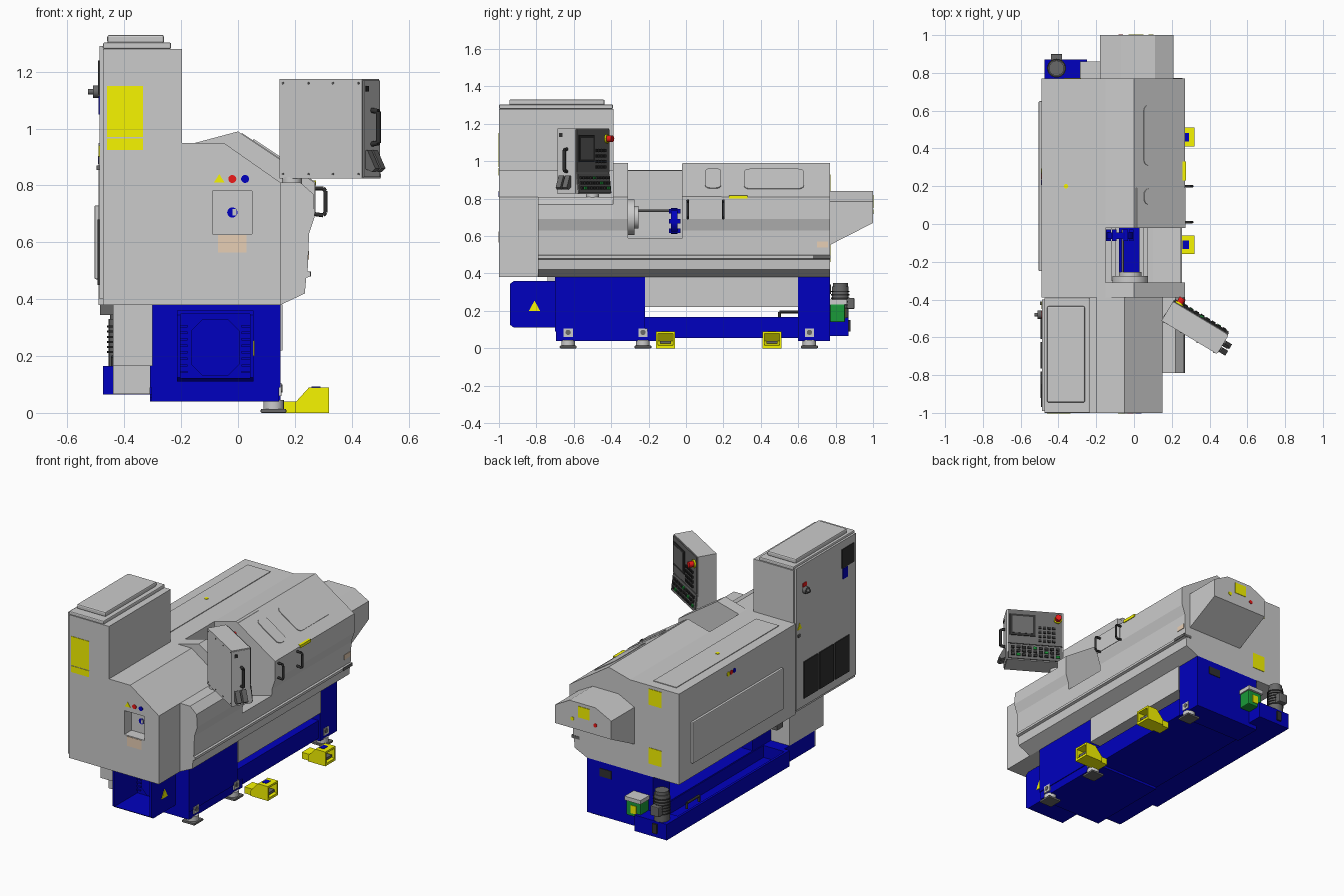
import bpy, bmesh, math
from mathutils import Vector, Matrix

if "Cube" in bpy.data.objects:
    bpy.data.objects.remove(bpy.data.objects["Cube"])


def mat(name, r, g, b):
    m = bpy.data.materials.new(name)
    m.diffuse_color = (r, g, b, 1)
    m.use_nodes = True
    m.node_tree.nodes["Principled BSDF"].inputs["Base Color"].default_value = m.diffuse_color
    return m


BLUE, YELLOW = mat("blue", 0, 0, .52), mat("yellow", .93, .92, 0)
DARK, BLACK = mat("dark", .14, .14, .14), mat("black", .03, .03, .03)
RED, GREEN = mat("red", .85, .01, .01), mat("green", .01, .32, .04)
TAN, STEEL = mat("tan", .8, .62, .46), mat("steel", .62, .62, .64)


def finish(name, bm, m=None, bevel=0, M=None):
    bmesh.ops.recalc_face_normals(bm, faces=bm.faces)
    me = bpy.data.meshes.new(name)
    bm.to_mesh(me)
    bm.free()
    o = bpy.data.objects.new(name, me)
    bpy.context.collection.objects.link(o)
    if m:
        me.materials.append(m)
    if bevel:
        b = o.modifiers.new("bevel", 'BEVEL')
        b.width, b.segments = bevel, 2
    if M:
        o.matrix_world = M
    return o


def box(name, x, y, z, m=None, bevel=0, M=None):
    bm = bmesh.new()
    bmesh.ops.create_cube(bm, size=1)
    for v in bm.verts:
        v.co = [(a + b) / 2 + c * (b - a) for (a, b), c in zip((x, y, z), v.co)]
    return finish(name, bm, m, bevel, M)


def prism(name, pts, lo, hi, axis='y', m=None, M=None):
    """Extrude a 2D profile: (x,z) along y, (y,z) along x, (x,y) along z."""
    put = {'y': lambda p, t: (p[0], t, p[1]), 'x': lambda p, t: (t, p[0], p[1]),
           'z': lambda p, t: (p[0], p[1], t)}[axis]
    bm = bmesh.new()
    a, b = ([bm.verts.new(put(p, t)) for p in pts] for t in (lo, hi))
    bm.faces.new(a)
    bm.faces.new(b)
    for i in range(len(a)):
        j = (i + 1) % len(a)
        bm.faces.new((a[i], a[j], b[j], b[i]))
    return finish(name, bm, m, 0, M)


def cyl(name, p, q, r, m=None, n=24, M=None):
    p, q = Vector(p), Vector(q)
    bm = bmesh.new()
    T = Matrix.Translation((p + q) / 2) @ (q - p).to_track_quat('Z', 'Y').to_matrix().to_4x4()
    bmesh.ops.create_cone(bm, cap_ends=True, segments=n, radius1=r, radius2=r, depth=(q - p).length, matrix=T)
    o = finish(name, bm, m, 0, M)
    for f in o.data.polygons:
        f.use_smooth = len(f.vertices) == 4
    return o


def tube(name, pts, r, m, M=None):
    for i, (p, q) in enumerate(zip(pts, pts[1:])):
        cyl(f"{name}_{i}", p, q, r, m, 10, M)


def cut(o, x, y, z):
    c = box("cutter", x, y, z)
    c.hide_render = True
    c.hide_set(True)
    d = o.modifiers.new("cut", 'BOOLEAN')
    d.object, d.solver = c, 'EXACT'


def round_rect(w, h, r, n=4):
    return [(sx * (w / 2 - r) + r * math.cos(math.radians(a0 + 90 * i / n)),
             sy * (h / 2 - r) + r * math.sin(math.radians(a0 + 90 * i / n)))
            for sx, sy, a0 in ((1, 1, 0), (-1, 1, 90), (-1, -1, 180), (1, -1, 270)) for i in range(n + 1)]


# main cover, split around the work opening
side = [(.15, .38), (.235, .42), (.24, .475), (.255, .48), (.255, .495), (.245, .5), (.25, .63), (.27, .69), (.27, .81)]
full = [(-.49, .38)] + side + [(0, .99), (-.15, .95), (-.49, .95)]
prism("cover_front_post", full, -.39, -.31)
prism("cover_main", full, -.02, .77)
prism("cover_opening", [(-.49, .38)] + side[:6] + [(.248, .59), (.1, .55), (-.15, .55), (-.15, .95), (-.49, .95)], -.31, -.02)
prism("front_apron", [(.1, .38)] + side[:-1] + [(.265, .77), (.22, .81), (.1, .81)], -.79, -.39)
prism("sliding_door", [(.26, .70), (.273, .70), (.273, .812), (.015, .984), (0, .98), (.26, .8)], -.022, .19)
slope = math.atan2(.18, .27)
for y, w in ((.47, .32), (.145, .085)):
    prism("door_window", round_rect(.19, w, .03), 0, .008 if w < .2 else .004, 'z',
          M=Matrix.Translation((.13, y, .904)) @ Matrix.Rotation(slope, 4, 'Y'))
for y in (.01, .20):
    tube("door_handle", [(.265, y, .70), (.30, y, .695), (.308, y, .705), (.308, y, .78), (.30, y, .79), (.265, y, .79)], .007, BLACK)
box("roof_panel", (-.43, -.27), (-.31, .71), (.94, .954))
box("back_access_panel", (-.505, -.48), (-.25, .65), (.47, .73), bevel=.005)
box("side_slot", (.2, .257), (.68, .772), (.479, .497), DARK)

# tail hood
hood = [(-.18, .67), (-.18, .785), (-.07, .84), (.11, .84), (.21, .785), (.21, .67)]
tail = prism("tail_hood", hood, .765, 1)
for v in tail.data.vertices:
    if v.co.y < .8 and v.co.z < .7:
        v.co.z = .55

# headstock housing with recess
head = prism("headstock_housing", [(-.2, .38), (.15, .38), (.15, .81), (-.05, .95), (-.2, .95)], -1, -.385)
cut(head, (-.09, .05), (-1.1, -.93), (.63, .78))
cyl("spindle_bore", (-.02, -.932, .705), (-.02, -.926, .705), .018, BLUE)
box("spindle_bore_mark", (-.02, -.006), (-.936, -.93), (.695, .717), STEEL)

# electrical cabinet
box("cabinet", (-.475, -.197), (-1, -.388), (.38, 1.28))
box("cabinet_door", (-.488, -.47), (-.99, -.4), (.40, 1.29))
box("cabinet_roof", (-.475, -.235), (-1, -.39), (1.28, 1.303), bevel=.006)
box("cabinet_roof_cap", (-.46, -.26), (-.945, -.435), (1.30, 1.33), bevel=.008)
box("cabinet_lower_duct", (-.44, -.30), (-.74, -.4), (.165, .385))
for i in range(3):
    y = -.92 + i * .155
    box("cabinet_vent", (-.494, -.48), (y, y + .14), (.45, .68), BLACK)
box("cabinet_window", (-.492, -.48), (-.97, -.85), (1.12, 1.24), BLACK)
box("cabinet_sign_blue", (-.491, -.48), (-.91, -.86), (1.05, 1.115), BLUE)
cyl("main_switch", (-.48, -.48, 1.13), (-.51, -.48, 1.13), .022, DARK)
cyl("main_switch_knob", (-.51, -.48, 1.13), (-.527, -.48, 1.13), .01, DARK)
box("main_switch_label", (-.491, -.48), (-.5, -.46), (1.15, 1.175), RED)
prism("cabinet_triangle", [(-.45, .9), (-.41, .9), (-.43, .94)], -.491, -.48, 'x', YELLOW)
box("cabinet_lock", (-.497, -.48), (-.43, -.41), (.855, .87), DARK)
box("cable_box", (-.485, -.44), (-.27, -.21), (.345, .385), DARK)

# blue base
box("base_leg_front", (-.31, .15), (-.70, -.22), (.09, .38), BLUE)
box("base_skirt_front", (-.305, .145), (-.695, -.16), (.04, .09), BLUE)
box("base_leg_rear", (-.31, .15), (.60, .77), (.04, .38), BLUE)
box("base_beam", (-.31, .14), (-.3, .65), (.055, .168), BLUE)
box("chip_tray", (-.2, .156), (-.22, .60), (.22, .382))
bay = prism("motor_bay", [(-.92, .11), (-.69, .11), (-.69, .36), (-.92, .36), (-.94, .345), (-.94, .125)], -.215, .055, 'x', BLUE)
cut(bay, (-.203, .043), (-1, -.71), (.122, .348))
prism("bay_back_panel", [(x - .08, z + .23) for x, z in round_rect(.17, .2, .04, 1)], -.725, -.70, 'y', BLUE)
for x in (-.19, .03):
    for i in range(8):
        box("louver", (x - .017, x + .013), (-.717, -.70), (.14 + i * .023, .148 + i * .023), BLUE)
tank = box("coolant_tank", (-.475, -.25), (-.35, .87), (.065, .165), BLUE)
cut(tank, (-.46, -.315), (-.32, .74), (.09, .2))
box("coolant_tank_neck", (-.44, -.30), (-.65, -.34), (.065, .165), BLUE)
box("coolant_tank_neck_cover", (-.44, -.31), (-.656, -.648), (.067, .165))
tube("tank_handle", [(-.44, .5, .16), (-.44, .5, .195), (-.44, .62, .195), (-.44, .62, .16)], .008, BLACK)

# levelling feet
for y in (-.63, -.23, .66):
    box("foot_pad", (.08, .17), (y - .045, y + .045), (0, .014), DARK, .004)
    cyl("foot_post", (.125, y, .01), (.125, y, .045), .036, STEEL)
    box("foot_bracket", (.1, .153), (y - .025, y + .025), (.06, .105), STEEL)
    cyl("foot_screw", (.15, y, .085), (.156, y, .085), .014, DARK)

# foot pedals
for y in (-.11, .46):
    prism("pedal_base", [(.15, 0), (.32, 0), (.32, .015), (.22, .04), (.15, .04)], y - .04, y + .04, 'y', YELLOW)
    hoodp = [(.2, .035), (.25, .09), (.32, .09), (.32, .078), (.255, .078), (.215, .03)]
    prism("pedal_hood", hoodp, y - .05, y + .05, 'y', YELLOW)
    for s in (-1, 1):
        prism("pedal_cheek", [(.2, 0), (.32, 0), (.32, .09), (.25, .09), (.2, .035)], y + s * .05, y + s * .04, 'y', YELLOW)
    box("pedal_label", (.258, .29), (y - .022, y + .022), (.085, .092), BLUE)
    box("pedal_tread", (.24, .31), (y - .03, y + .03), (.025, .04), DARK)

# coolant pumps at the rear
cyl("pump_motor", (-.41, .825, .16), (-.41, .825, .33), .045, DARK)
cyl("pump_cap", (-.41, .825, .32), (-.41, .825, .35), .04, DARK)
for i in range(6):
    cyl("pump_fin", (-.41, .825, .21 + i * .018), (-.41, .825, .217 + i * .018), .05, BLACK)
box("pump_terminal_box", (-.44, -.38), (.86, .9), (.21, .27), DARK, .005)
box("tank_gauge", (-.41, -.38), (.86, .88), (.09, .15), BLACK)
box("lube_tank", (-.28, -.18), (.77, .85), (.14, .235), GREEN, .006)
box("lube_tank_lid", (-.285, -.175), (.765, .86), (.235, .26))
box("lube_label", (-.25, -.21), (.84, .853), (.16, .21), YELLOW)

# chuck, tailstock and bed inside the opening
cyl("spindle_nose", (-.02, -.315, .70), (-.02, -.275, .70), .095, STEEL, 32)
cyl("spindle_hub", (-.02, -.28, .70), (-.02, -.255, .70), .06, STEEL, 32)
cyl("work_bar", (-.06, -.27, .735), (-.06, -.03, .735), .006, DARK, 12)
cyl("tool_disc", (-.075, -.08, .68), (-.075, -.045, .68), .07, BLUE, 32)
for i in range(6):
    a = i * math.pi / 3
    c = Vector((-.075 + .06 * math.cos(a), 0, .68 + .06 * math.sin(a)))
    box("tool_holder", (c.x - .012, c.x + .012), (-.09, -.03), (c.z - .012, c.z + .012), BLUE)
box("bed_slide", (-.08, .03), (-.28, -.02), (.55, .585), BLUE)
for x in (-.11, .06):
    box("bed_rail", (x - .012, x + .012), (-.3, -.02), (.545, .585), STEEL)

# swivelled control console: local x along its width, +y is the operator face
C = Matrix.Translation((.322, -.548, 0)) @ Matrix.Rotation(math.radians(-31), 4, 'Z')
prism("console", [(-.06, .825), (.066, .825), (.068, .83), (.056, .94), (.056, 1.175), (-.06, 1.175)], -.17, .17, 'x', M=C)
box("console_face", (-.165, .165), (.05, .063), (.94, 1.17), DARK, M=C)
prism("console_key_desk", [(.05, .83), (.075, .83), (.063, .935), (.05, .935)], -.165, .165, 'x', DARK, M=C)
box("screen_frame", (0, .155), (.06, .068), (.995, 1.14), BLACK, M=C)
box("screen", (.015, .14), (.066, .07), (1.01, 1.125), DARK, M=C)
for i in range(9):
    for j in range(3):
        x, z = -.145 + i * .034, .85 + j * .027
        box("key", (x, x + .022), (.06, .08 - j * .003), (z, z + .015), GREEN if (i * 3 + j) % 7 == 0 else BLACK, M=C)
for i in range(4):
    for j in range(4):
        x, z = -.12 + i * .028, .96 + j * .03
        box("button", (x, x + .018), (.06, .07), (z, z + .016), BLACK, M=C)
cyl("stop_collar", (-.135, .06, 1.12), (-.135, .072, 1.12), .024, YELLOW, M=C)
cyl("stop_button", (-.135, .07, 1.12), (-.135, .1, 1.12), .018, RED, M=C)
box("console_end_plate", (.165, .174), (-.055, .056), (.83, 1.17), M=C)
tube("console_handle", [(.17, .0, .945), (.2, .0, .95), (.2, .0, 1.06), (.17, .0, 1.065)], .009, BLACK, C)
for y in (-.045, -.005):
    prism("console_side_pad", [(.17, .92), (.182, .925), (.215, .86), (.2, .848), (.17, .86)], y, y + .03, 'y', DARK, M=C)
box("console_port", (.17, .178), (-.045, -.025), (1.13, 1.15), BLACK, M=C)
for x in (-.155, -.05, .05, .155):
    for z in (.84, 1.16):
        cyl("console_screw", (x, -.063, z), (x, -.055, z), .004, DARK, 8, C)
cyl("console_post", (.19, -.5, .8), (.19, -.5, .83), .035)

# warning labels and dots
box("label_cabinet", (-.46, -.335), (-1.003, -.99), (.97, 1.15), YELLOW)
box("label_cabinet_strip", (-.46, -.335), (-1.003, -.99), (.925, .965), YELLOW)
box("label_tan", (-.07, .03), (-1.003, -.99), (.565, .625), TAN)
prism("label_triangle", [(-.085, .81), (-.047, .81), (-.066, .84)], -1.003, -.99, 'y', YELLOW)
for x, m in ((-.02, RED), (.025, BLUE)):
    cyl("label_dot_front", (x, -1.003, .823), (x, -.99, .823), .014, m)
prism("bay_triangle", [(-.84, .2), (-.78, .2), (-.81, .255)], .05, .058, 'x', YELLOW)
box("label_tail", (-.03, .05), (.99, 1.003), (.75, .82), YELLOW)
cyl("label_tail_yellow", (.09, .99, .73), (.09, 1.003, .73), .012, YELLOW)
cyl("label_tail_red", (-.07, .99, .73), (-.07, 1.003, .73), .012, RED)
for z in (.88, .51):
    box("label_rear", (-.37, -.28), (.76, .773), (z - .05, z + .05), YELLOW)
box("rear_plate", (-.02, .06), (.76, .774), (.29, .34), BLACK)
for y, m in ((.28, YELLOW), (.25, RED), (.22, BLUE)):
    cyl("label_dot_back", (-.48, y, .89), (-.493, y, .89), .014, m)
box("label_door", (.25, .275), (.23, .33), (.80, .818), YELLOW)
box("label_side", (.23, .25), (.7, .76), (.54, .57), TAN)
cyl("label_roof_dot", (-.36, .2, .94), (-.36, .2, .957), .012, YELLOW)
